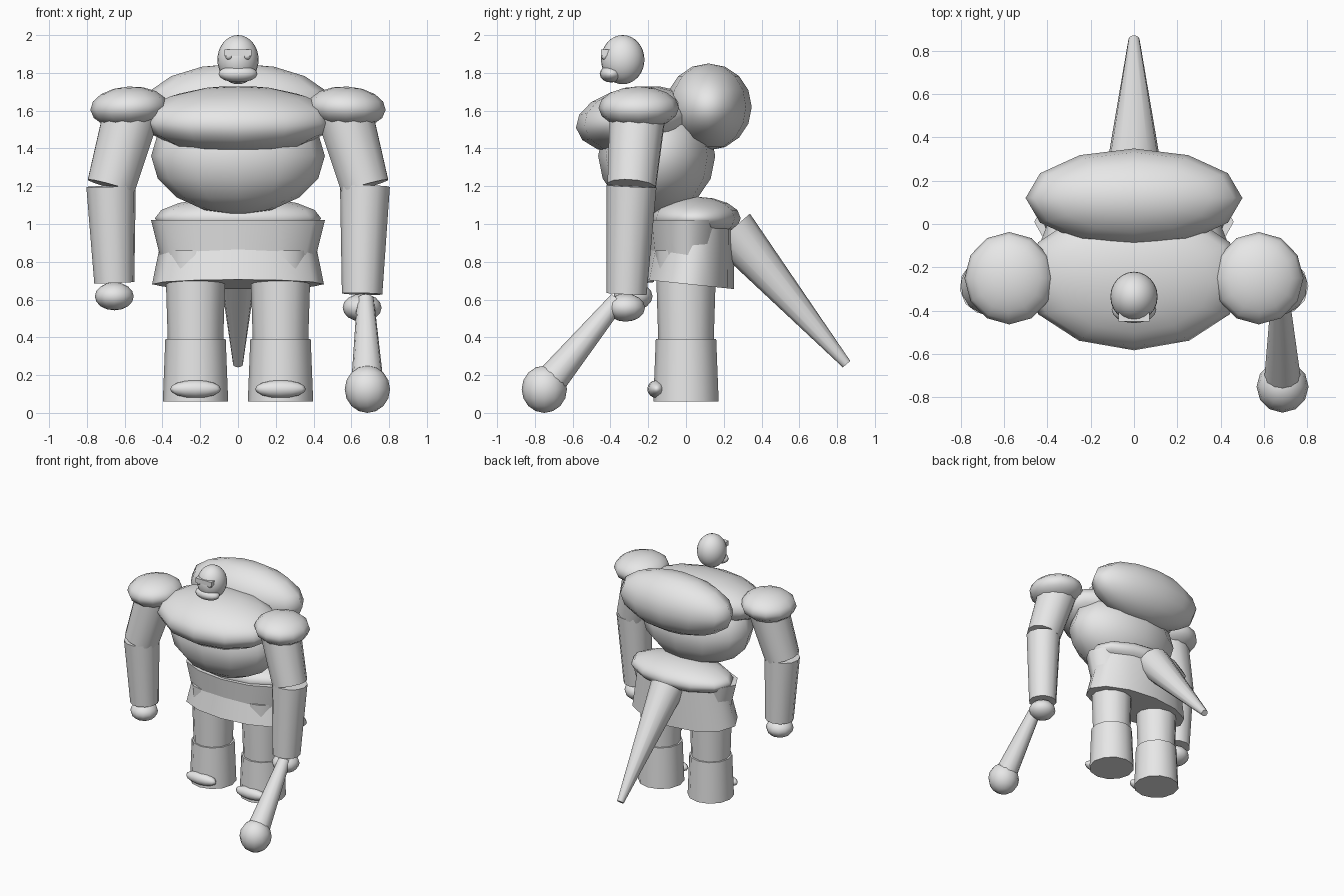
import bpy
import math
from mathutils import Vector

cube = bpy.data.objects.get("Cube")
if cube:
    bpy.data.objects.remove(cube, do_unlink=True)

# One plain grey clay material
clay = bpy.data.materials.new("grey_clay")
clay.use_nodes = True
GREY = (0.8, 0.8, 0.8, 1)
clay.diffuse_color = GREY
clay.node_tree.nodes["Principled BSDF"].inputs["Base Color"].default_value = GREY


def finish(name, angle=50):
    ob = bpy.context.object
    ob.name = name
    ob.data.materials.append(clay)
    bpy.ops.object.shade_smooth_by_angle(angle=math.radians(angle))
    return ob


def ball(name, centre, radii, tilt=0, roll=0, segments=12, rings=8):
    """Ellipsoid, tilted about x and rolled about y in degrees."""
    bpy.ops.mesh.primitive_uv_sphere_add(
        segments=segments, ring_count=rings, radius=1, location=centre,
        rotation=(math.radians(tilt), math.radians(roll), 0))
    bpy.context.object.scale = radii
    return finish(name, 80)


def taper(name, start, end, r_start, r_end, sides=12):
    """Round tapered limb running from one point to another."""
    a, b = Vector(start), Vector(end)
    bpy.ops.mesh.primitive_cone_add(
        vertices=sides, radius1=r_start, radius2=r_end,
        depth=(b - a).length, location=(a + b) / 2)
    ob = bpy.context.object
    ob.rotation_euler = (b - a).to_track_quat('Z', 'Y').to_euler()
    return finish(name)


def oval_band(name, centre, low, high, depth, squash, tilt=0):
    """Oval frustum around the waist."""
    bpy.ops.mesh.primitive_cone_add(
        vertices=12, radius1=low, radius2=high, depth=depth,
        location=centre, rotation=(math.radians(tilt), 0, 0))
    bpy.context.object.scale.y = squash
    return finish(name)


# Torso
ball("chest", (0, -0.25, 1.55), (0.51, 0.335, 0.178), tilt=7)
ball("belly", (0, -0.155, 1.36), (0.46, 0.31, 0.31))
ball("back_hump", (0, 0.12, 1.62), (0.5, 0.228, 0.23))
ball("hips", (0, 0.05, 1.03), (0.44, 0.24, 0.115))
oval_band("pelvis", (0, 0.01, 0.86), 0.38, 0.46, 0.32, 0.48)
oval_band("skirt", (0, 0.03, 0.84), 0.455, 0.39, 0.32, 0.53, tilt=-6)

# Tail
taper("tail", (0, 0.24, 0.97), (0, 0.85, 0.258), 0.13, 0.026)

# Head and face
ball("head", (0, -0.335, 1.87), (0.109, 0.115, 0.13), segments=24, rings=16)
ball("jaw", (0, -0.395, 1.795), (0.103, 0.062, 0.046), segments=16)
bpy.ops.mesh.primitive_cube_add(size=1, location=(0, -0.42, 1.907))
bpy.context.object.scale = (0.145, 0.06, 0.036)
finish("brow", 30)

# Legs, arms and eyes, with the forearm end differing on each side
wrists = {"left": (0.657, -0.315, 0.63), "right": (-0.655, -0.275, 0.69)}
for side, s in (("left", 1), ("right", -1)):
    x = 0.225 * s
    taper(side + "_thigh", (x, 0, 0.39), (x, 0, 0.86), 0.147, 0.162)
    taper(side + "_shin", (x, 0, 0.06), (x, 0, 0.39), 0.173, 0.16)
    ball(side + "_toes", (x, -0.155, 0.126), (0.135, 0.05, 0.047))

    elbow = (0.672 * s, -0.288, 1.2)
    wrist = Vector(wrists[side])
    ball(side + "_shoulder", (0.575 * s, -0.25, 1.615),
         (0.207, 0.213, 0.113), roll=3 * s)
    taper(side + "_upper_arm", (0.56 * s, -0.255, 1.6), elbow, 0.153, 0.132)
    taper(side + "_forearm", elbow, wrist, 0.132, 0.107)
    ball(side + "_hand", wrist - Vector((0, 0.005, 0.073)), (0.103, 0.103, 0.074))
    ball(side + "_eye", (0.048 * s, -0.43, 1.889), (0.02, 0.02, 0.02))

# Club held in the left hand
taper("club_handle", (0.675, -0.36, 0.6), (0.685, -0.72, 0.165), 0.045, 0.085)
ball("club_head", (0.685, -0.75, 0.125), (0.12, 0.12, 0.125))
